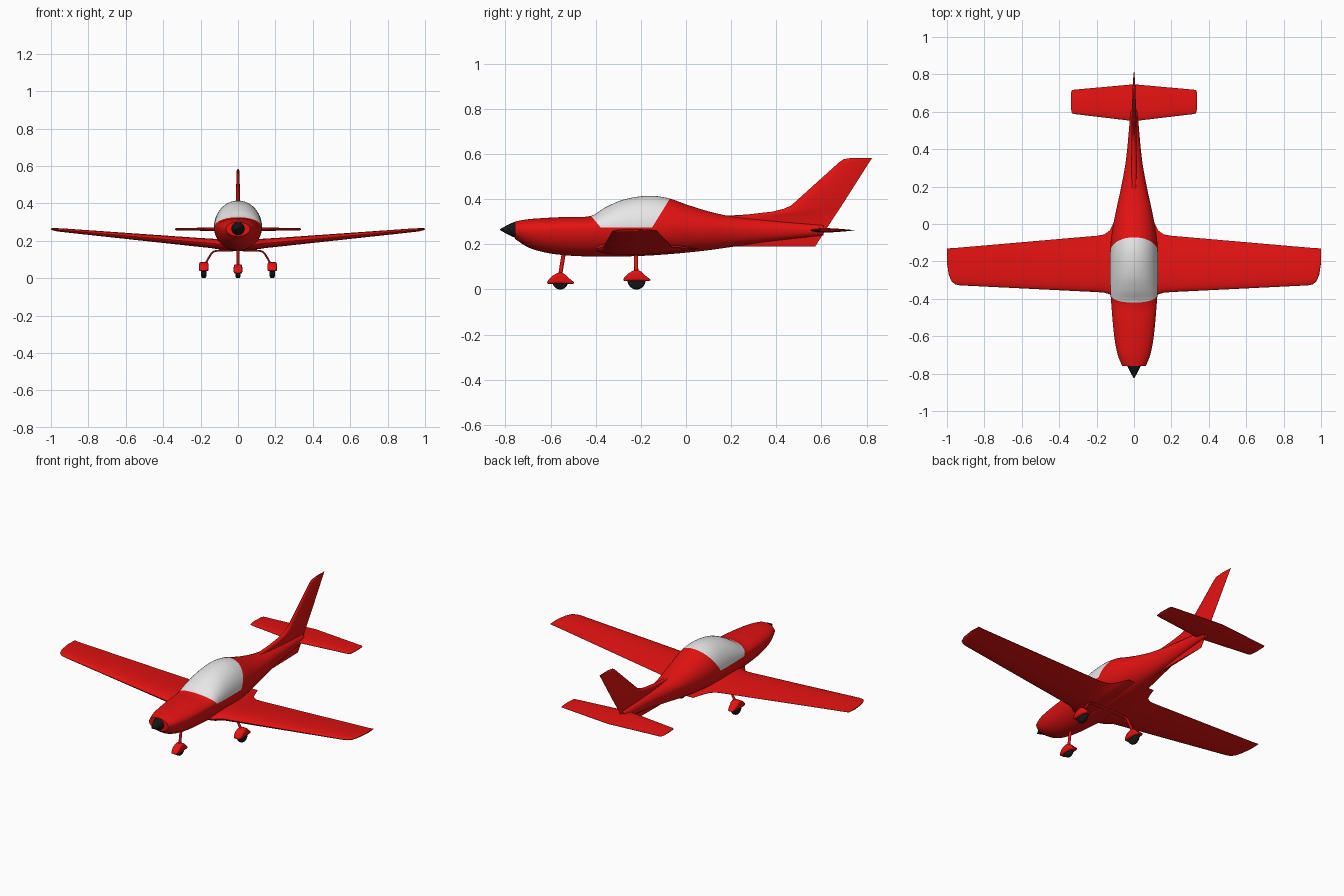
import bpy, bmesh, math
from mathutils import Vector

if "Cube" in bpy.data.objects:
    bpy.data.objects.remove(bpy.data.objects["Cube"])


def material(name, rgb):
    m = bpy.data.materials.new(name)
    m.diffuse_color = (*rgb, 1)
    m.use_nodes = True
    m.node_tree.nodes["Principled BSDF"].inputs["Base Color"].default_value = m.diffuse_color
    return m


RED = material("red paint", (0.78, 0.006, 0.006))
WHITE = material("white canopy", (0.8, 0.8, 0.8))
BLACK = material("black rubber", (0.008, 0.008, 0.008))


def finish(bm, name, mats, mirror=False, angle=40):
    bmesh.ops.recalc_face_normals(bm, faces=bm.faces)
    me = bpy.data.meshes.new(name)
    bm.to_mesh(me)
    bm.free()
    for m in mats:
        me.materials.append(m)
    me.shade_smooth()
    me.set_sharp_from_angle(angle=math.radians(angle))
    ob = bpy.data.objects.new(name, me)
    bpy.context.collection.objects.link(ob)
    if mirror:
        ob.modifiers.new("mirror", 'MIRROR')
    return ob


def loft(rings):
    """Skin between equal-length rings of points, with capped ends."""
    bm = bmesh.new()
    vs = [[bm.verts.new(p) for p in r] for r in rings]
    n = len(vs[0])
    for a, b in zip(vs, vs[1:]):
        for i in range(n):
            j = (i + 1) % n
            bm.faces.new((a[i], a[j], b[j], b[i]))
    bm.faces.new(vs[0])
    bm.faces.new(vs[-1])
    return bm


def smooth_rows(rows, steps):
    """Catmull-Rom interpolation through a table of stations."""
    out = []
    for k in range(len(rows) - 1):
        p0, p1 = rows[max(k - 1, 0)], rows[k]
        p2, p3 = rows[k + 1], rows[min(k + 2, len(rows) - 1)]
        h = p2[0] - p1[0]
        for s in range(steps):
            t = s / steps
            row = []
            for a, b, c, d in zip(p0, p1, p2, p3):
                m1 = (c - a) / (p2[0] - p0[0]) * h
                m2 = (d - b) / (p3[0] - p1[0]) * h
                row.append((2*t**3 - 3*t*t + 1) * b + (t**3 - 2*t*t + t) * m1
                           + (3*t*t - 2*t**3) * c + (t**3 - t*t) * m2)
            out.append(row)
    return out + [list(rows[-1])]


def section(y, bottom, mid, top, half, n=48, power=2.0, x0=0):
    """Rounded cross-section of a body at station y."""
    pts = []
    for i in range(n):
        a = 2 * math.pi * i / n
        c, s = math.cos(a), math.sin(a)
        c = math.copysign(abs(c) ** (2 / power), c)
        s = math.copysign(abs(s) ** (2 / power), s)
        pts.append((x0 + half * c, y, mid + s * (top - mid if s > 0 else mid - bottom)))
    return pts


def airfoil(le, te, thick, n=14):
    """(y, offset) points around a symmetric airfoil."""
    up = []
    for i in range(n + 1):
        t = (1 - math.cos(math.pi * i / n)) / 2
        h = 5 * thick * (.2969 * t**.5 - .126 * t - .3516 * t*t + .2843 * t**3 - .1015 * t**4)
        up.append((le + (te - le) * t, max(h, 0.0007)))
    return up + [(y, -h) for y, h in reversed(up[1:])]


# Fuselage: y, bottom, widest height, top, half width
STATIONS = [
    (-0.758, .224, .265, .301, .064), (-0.70, .187, .265, .311, .087),
    (-0.62, .163, .265, .317, .103), (-0.52, .150, .268, .322, .114),
    (-0.42, .146, .270, .326, .122), (-0.36, .145, .272, .362, .126),
    (-0.28, .146, .275, .397, .128), (-0.17, .150, .275, .415, .128),
    (-0.08, .156, .275, .405, .123), (0.0, .163, .275, .377, .110),
    (0.10, .174, .272, .346, .090), (0.20, .188, .268, .324, .068),
    (0.35, .210, .263, .308, .042), (0.61, .240, .262, .284, .018)]
bm = loft([section(*r) for r in smooth_rows(STATIONS, 4)])

# Canopy: cut the body along three planes and colour what lies inside
planes = [(Vector((0, -.42, .325)), Vector((0, .05, .042)).normalized()),
          (Vector((0, -.07, .405)), Vector((0, -.13, .08)).normalized()),
          (Vector((0, 0, .275)), Vector((0, 0, 1)))]
for co, no in planes:
    bmesh.ops.bisect_plane(bm, geom=bm.verts[:] + bm.edges[:] + bm.faces[:],
                           dist=1e-5, plane_co=co, plane_no=no)
for f in bm.faces:
    c = f.calc_center_median()
    if all((c - co).dot(no) > 0 for co, no in planes):
        f.material_index = 1
finish(bm, "fuselage", [RED, WHITE])

# Spinner
finish(loft([section(y, .265 - r, .265, .265 + r, r, n=24) for y, r in
             ((-.75, .035), (-.762, .034), (-.79, .021), (-.81, .010), (-.825, .001))]),
       "spinner", [BLACK])

# Wings: x, leading edge, trailing edge, height, thickness
WING = [(0, -.40, .06, .180, .056), (.09, -.40, .06, .181, .056),
        (.112, -.392, .0, .183, .054), (.13, -.376, -.035, .185, .052),
        (.16, -.367, -.056, .188, .050), (.20, -.364, -.063, .191, .048),
        (.93, -.328, -.126, .256, .020), (.955, -.323, -.128, .258, .018),
        (.975, -.308, -.129, .260, .016), (.99, -.272, -.130, .262, .012),
        (1.0, -.21, -.131, .263, .006)]
finish(loft([[(x, y, z + h) for y, h in airfoil(le, te, t)] for x, le, te, z, t in WING]),
       "wings", [RED], mirror=True)

# Tailplane
TAIL = [(0, .55, .747, .262, .020), (.32, .588, .718, .262, .014),
        (.332, .592, .716, .262, .011), (.338, .62, .70, .262, .004)]
finish(loft([[(x, y, z + h) for y, h in airfoil(le, te, t)] for x, le, te, z, t in TAIL]),
       "tailplane", [RED], mirror=True)

# Fin with dorsal and ventral fairing: height, leading edge, trailing edge, thickness
FIN = [(.19, .14, .572, .010), (.262, .14, .618, .022), (.325, .15, .659, .026),
       (.332, .27, .664, .026), (.345, .385, .672, .026), (.357, .432, .680, .026),
       (.372, .466, .690, .026), (.40, .497, .708, .025), (.565, .680, .813, .015),
       (.577, .698, .821, .013), (.583, .735, .825, .006)]
finish(loft([[(h, y, z) for y, h in airfoil(le, te, t)] for z, le, te, t in FIN]),
       "fin", [RED])


def wheel_unit(name, x, y, z, half, radius, tyre, mirror):
    """Teardrop fairing with the tyre showing below it; z is the fairing bottom."""
    shape = [(-.058, .004, .008, .6), (-.053, .0, .018, .8), (-.035, .0, .035, 1),
             (-.015, .0, .047, 1), (.005, .0, .050, 1), (.02, .0, .043, .97),
             (.04, .0, .024, .8), (.055, .0, .012, .6), (.061, .003, .007, .4)]
    finish(loft([section(y + dy, z + b, z + (b + t) / 2, z + t, half * w, n=32, power=4, x0=x)
                 for dy, b, t, w in shape]), name + "_fairing", [RED], mirror)
    rings = []
    for dx, r in ((-1, .75), (-.75, .93), (-.4, 1), (.4, 1), (.75, .93), (1, .75)):
        rings.append([(x + dx * tyre, y + radius * r * math.cos(a), radius + radius * r * math.sin(a))
                      for a in (2 * math.pi * i / 32 for i in range(32))])
    finish(loft(rings), name + "_tyre", [BLACK], mirror)


wheel_unit("nose_wheel", 0, -.557, .025, .023, .035, .013, False)
wheel_unit("main_wheel", .183, -.219, .037, .026, .040, .014, True)


def leg(name, path, a, b, mirror):
    """Oval strut along a path; a is its thickness across, b its fore-aft half width."""
    pts = [Vector(p) for p in path]
    rings = []
    for i, p in enumerate(pts):
        d = (pts[min(i + 1, len(pts) - 1)] - pts[max(i - 1, 0)]).normalized()
        n = Vector((-d.z, 0, d.x)).normalized()
        rings.append([p + n * a * math.cos(t) + Vector((0, b * math.sin(t), 0))
                      for t in (2 * math.pi * k / 16 for k in range(16))])
    finish(loft(rings), name, [RED], mirror)


# Landing gear legs
leg("nose_leg", [(0, -.558, .06), (0, -.540, .17)], .007, .009, False)
leg("main_leg", [(0, -.222, .150), (.115, -.222, .147), (.132, -.222, .142),
                 (.144, -.222, .130), (.156, -.221, .110), (.176, -.220, .075)],
    .005, .009, True)
